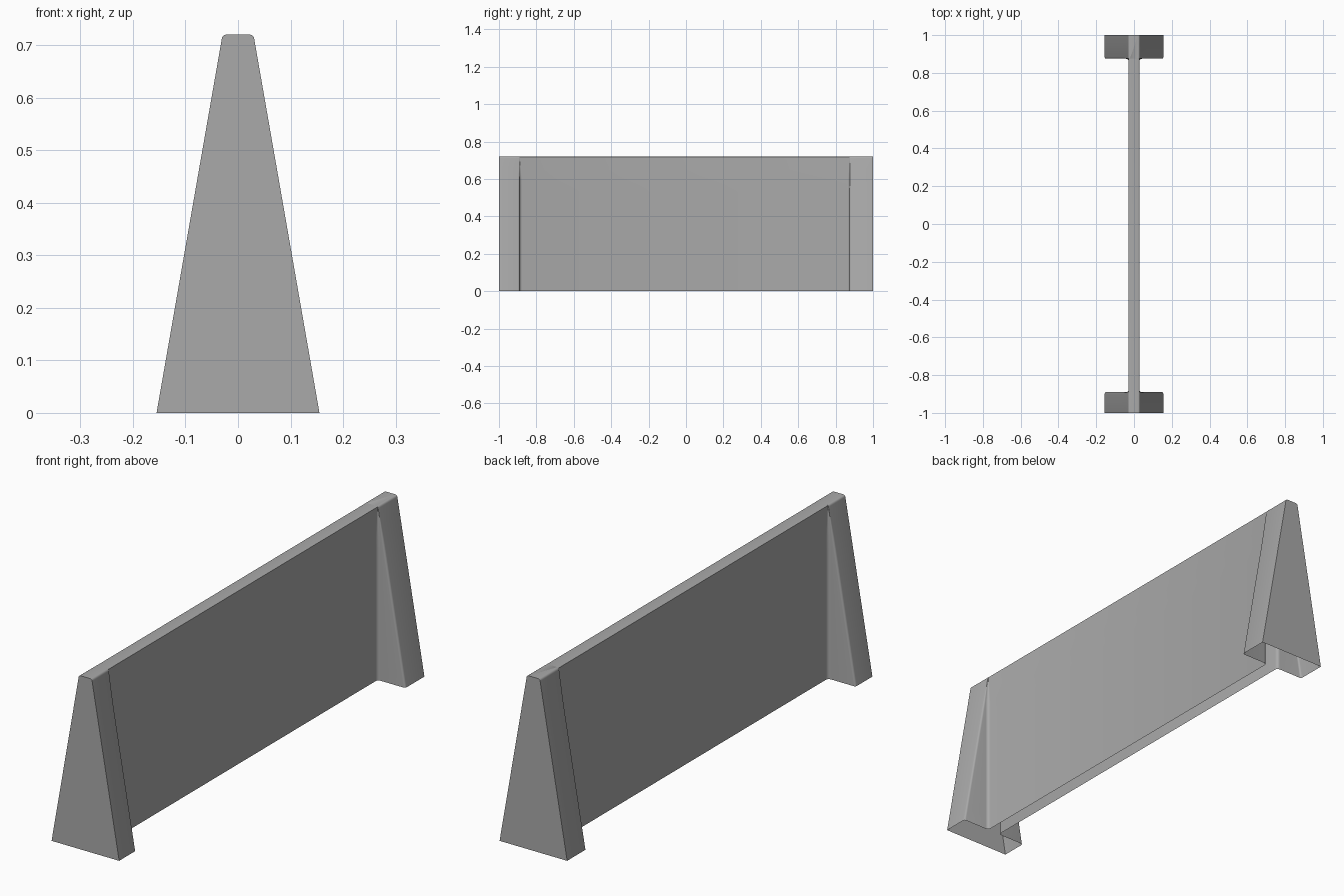
import bpy, bmesh, math

if "Cube" in bpy.data.objects:
    bpy.data.objects.remove(bpy.data.objects["Cube"], do_unlink=True)

HEIGHT, BASE, SHOULDER = 0.72, 0.155, 0.031   # overall height, half-widths
PANEL, FILLET, EDGE = 0.028, 0.014, 0.008     # panel half-width, inner radii
FRONT_IN, BACK_IN = -0.89, 0.875              # inner faces of the end posts
ROUND = 0.009                                 # top edge radius

# One plain grey material
grey = bpy.data.materials.new("concrete grey")
grey.use_nodes = True
colour = (0.4, 0.4, 0.4, 1)
grey.diffuse_color = colour
grey.node_tree.nodes["Principled BSDF"].inputs["Base Color"].default_value = colour


def post_edge(post, panel, inner, way):
    """Right half of one post, from its outer face to the panel."""
    gap = post - panel
    f, e = min(FILLET, gap * 0.6), min(EDGE, gap * 0.3)
    pts = [(post, -way), (post, inner - way * e)]
    for i in range(1, 4):
        a = math.radians(30 * i)
        pts.append((post - e + e * math.cos(a), inner - way * e * (1 - math.sin(a))))
    for i in range(5):
        a = math.radians(22.5 * i)
        pts.append((panel + f * (1 - math.sin(a)), inner + way * f * (1 - math.cos(a))))
    return pts


def plan(post, panel):
    """Closed plan outline, counter-clockwise from above."""
    right = post_edge(post, panel, FRONT_IN, 1)
    right += reversed(post_edge(post, panel, BACK_IN, -1))
    return right + [(-x, y) for x, y in reversed(right)]


# Levels: tapered posts, then a rounded top
shoulder_z = HEIGHT - ROUND
levels = []
for i in range(13):
    t = i / 12
    levels.append((shoulder_z * t, BASE + (SHOULDER - BASE) * t))
for i in range(1, 5):
    a = math.radians(22.5 * i)
    levels.append((shoulder_z + ROUND * math.sin(a), SHOULDER - ROUND * (1 - math.cos(a))))

# Barrier shell, open underneath
bm = bmesh.new()
rings = [[bm.verts.new((x, y, z)) for x, y in plan(w, min(PANEL, w - 0.0005))]
         for z, w in levels]
for low, high in zip(rings, rings[1:]):
    for i in range(len(low)):
        j = (i + 1) % len(low)
        bm.faces.new((low[i], low[j], high[j], high[i]))
bm.faces.new(rings[-1])
bmesh.ops.remove_doubles(bm, verts=bm.verts, dist=0.00001)

mesh = bpy.data.meshes.new("barrier_shell")
bm.to_mesh(mesh)
bm.free()
mesh.materials.append(grey)
barrier = bpy.data.objects.new("barrier_shell", mesh)
bpy.context.collection.objects.link(barrier)

bpy.ops.object.select_all(action="DESELECT")
barrier.select_set(True)
bpy.context.view_layer.objects.active = barrier
bpy.ops.object.shade_smooth_by_angle(angle=math.radians(35))
